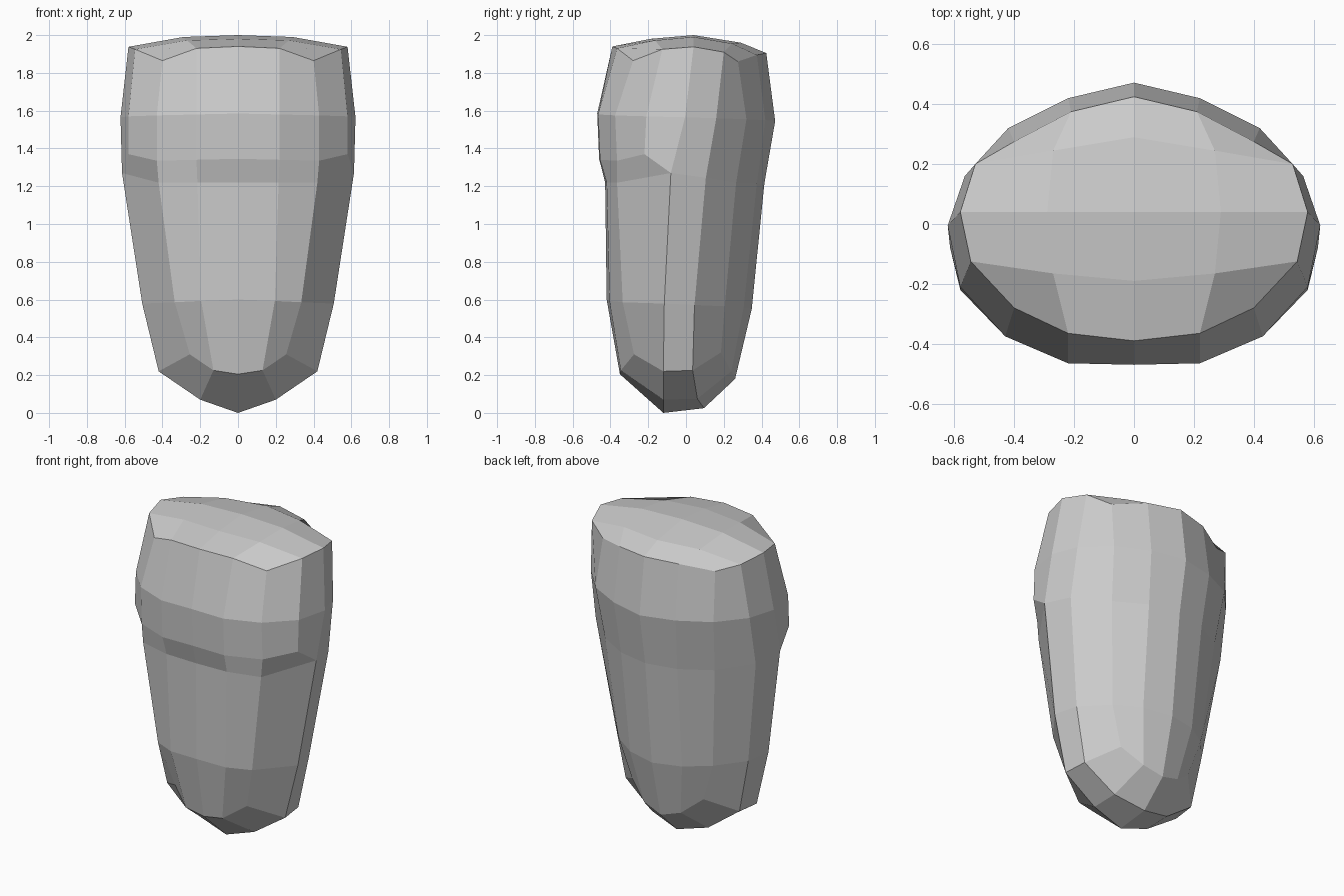
import bpy, bmesh

if "Cube" in bpy.data.objects:
    bpy.data.objects.remove(bpy.data.objects["Cube"])

# Half rings (x >= 0), front centre -> right side -> back centre
rim = [(0, -.39, 1.94), (.22, -.365, 1.93), (.40, -.28, 1.865),
       (.545, -.125, 1.925), (.58, .04, 1.938), (.53, .20, 1.91),
       (.40, .275, 1.86), (.21, .375, 1.895), (0, .425, 1.905)]
chest_xy = [(0, -.47), (.22, -.465), (.43, -.375), (.58, -.21), (.622, -.005),
            (.565, .16), (.42, .32), (.22, .42), (0, .472)]
neck_xy = [(0, -.428), (.215, -.42), (.42, -.365), (.614, -.08),
           (.57, .105), (.39, .265), (.20, .375), (0, .415)]
shin_xy = [(0, -.42), (.195, -.405), (.335, -.335), (.507, -.115),
           (.475, .045), (.335, .205), (.185, .305), (0, .348)]
toe = [(0, -.35, .205), (.13, -.345, .225), (.255, -.275, .31),
       (.42, -.12, .22), (.405, .035, .225), (.255, .185, .32),
       (.13, .24, .22), (0, .26, .18)]


def lift(points, z_front, z_back):
    """Give a plan outline a height that slopes from front to back."""
    n = len(points) - 1
    return [(x, y, z_front + (z_back - z_front) * i / n)
            for i, (x, y) in enumerate(points)]


def widen(ring):
    """Lower rings have one column fewer: double the side column."""
    return ring[:3] + [ring[3]] + ring[3:]


chest = lift(chest_xy, 1.585, 1.545)
neck = lift(neck_xy, 1.22, 1.215)
neck[3] = (.614, -.08, 1.27)
neck[4] = (.57, .105, 1.245)
neck = widen(neck)
shin = widen(lift(shin_xy, .60, .55))
toe9 = widen(toe)
# Front lip overhanging the narrower lower body
lip = [(x, y + .01, z) for (x, y), z in
       zip(chest_xy[:3], (1.345, 1.34, 1.335))]
lip += [(.58, -.22, 1.37)] + neck[4:]

bm = bmesh.new()
cache = {}


def vert(p):
    key = tuple(round(c, 4) for c in p)
    if key not in cache:
        cache[key] = bm.verts.new(p)
    return cache[key]


def skin(rows):
    """Quads between point rows, dropping collapsed corners."""
    for a, b in zip(rows, rows[1:]):
        for i in range(len(a) - 1):
            vs = list(dict.fromkeys(
                vert(p) for p in (a[i], a[i + 1], b[i + 1], b[i])))
            if len(vs) > 2:
                bm.faces.new(vs)


# Side walls
skin([rim, chest, lip, neck, shin, toe9])
# Domed top
skin([[rim[0], (0, -.19, 1.98), (0, .04, 2.0), (0, .29, 1.96), rim[8]],
      [rim[1], (.27, -.165, 1.972), (.29, .04, 1.99), (.27, .245, 1.955), rim[7]],
      rim[2:7]])
# Rounded keel underneath
skin([[toe[0], (0, -.12, 0), (0, .095, .025), toe[7]],
      [toe[1], (.2, -.12, .07), (.2, .06, .075), toe[6]],
      toe[2:6]])

# Mirror to the left half and weld on the centre line
dup = bmesh.ops.duplicate(bm, geom=bm.verts[:] + bm.edges[:] + bm.faces[:])
for v in dup["geom"]:
    if isinstance(v, bmesh.types.BMVert):
        v.co.x *= -1
bmesh.ops.remove_doubles(bm, verts=bm.verts[:], dist=1e-4)
bmesh.ops.recalc_face_normals(bm, faces=bm.faces[:])

mesh = bpy.data.meshes.new("tapered_body")
bm.to_mesh(mesh)
bm.free()
bpy.context.collection.objects.link(bpy.data.objects.new("tapered_body", mesh))
